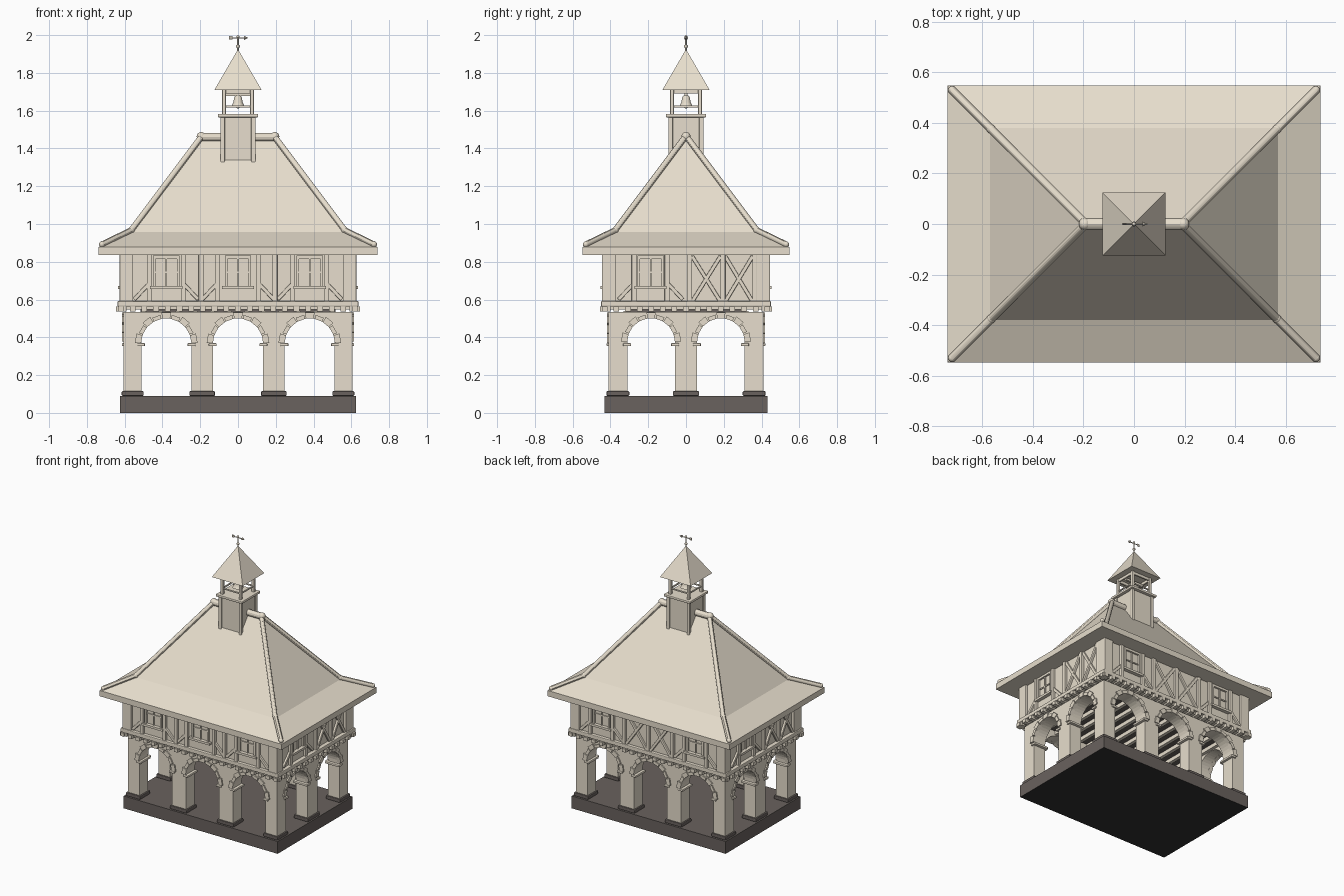
import bpy, bmesh, math
from mathutils import Matrix, Vector

if "Cube" in bpy.data.objects:
    bpy.data.objects.remove(bpy.data.objects["Cube"])

def material(name, col):
    m = bpy.data.materials.new(name)
    m.diffuse_color = (*col, 1)
    m.use_nodes = True
    m.node_tree.nodes["Principled BSDF"].inputs["Base Color"].default_value = m.diffuse_color
    return m

STONE = material("warm beige", (0.80, 0.73, 0.61))
DARK = material("dark stone", (0.142, 0.122, 0.112))
BLACK = material("near black", (0.03, 0.03, 0.03))
ID = Matrix.Identity(4)

def finish(name, bm, mat=STONE, smooth=False, bevel=0):
    bmesh.ops.recalc_face_normals(bm, faces=bm.faces)
    me = bpy.data.meshes.new(name)
    bm.to_mesh(me)
    bm.free()
    me.materials.append(mat)
    ob = bpy.data.objects.new(name, me)
    bpy.context.collection.objects.link(ob)
    if bevel:
        b = ob.modifiers.new("bevel", 'BEVEL')
        b.width, b.segments = bevel, 2
    if smooth:
        bpy.context.view_layer.objects.active = ob
        ob.select_set(True)
        bpy.ops.object.shade_smooth_by_angle()
        ob.select_set(False)
    return ob

def box(bm, x0, x1, y0, y1, z0, z1, M=ID):
    T = Matrix.Translation(((x0 + x1) / 2, (y0 + y1) / 2, (z0 + z1) / 2))
    S = Matrix.Diagonal((x1 - x0, y1 - y0, z1 - z0, 1))
    bmesh.ops.create_cube(bm, size=1, matrix=M @ T @ S)

def prism(bm, pts, y0, y1, M=ID):
    # extrude an (x, z) outline between two depths
    f = bm.faces.new([bm.verts.new(M @ Vector((x, y0, z))) for x, z in pts])
    r = bmesh.ops.extrude_face_region(bm, geom=[f])
    vs = [v for v in r["geom"] if isinstance(v, bmesh.types.BMVert)]
    bmesh.ops.translate(bm, verts=vs, vec=M.to_3x3() @ Vector((0, y1 - y0, 0)))
    bm.faces.ensure_lookup_table()
    if not f.is_valid or len(f.link_loops if hasattr(f, "link_loops") else f.loops) == 0:
        return

def strut(bm, p, q, w, y0, y1, M=ID):
    # slanting timber in a wall plane
    p, q = Vector(p), Vector(q)
    d = (q - p).normalized()
    n = Vector((-d.y, d.x)) * w / 2
    prism(bm, [p + n, q + n, q - n, p - n], y0, y1, M)

def rod(bm, p, q, r, seg=12, r2=None):
    p, q = Vector(p), Vector(q)
    R = (q - p).to_track_quat('Z', 'Y').to_matrix().to_4x4()
    bmesh.ops.create_cone(bm, cap_ends=True, segments=seg, radius1=r, radius2=r if r2 is None else r2,
                          depth=(q - p).length, matrix=Matrix.Translation((p + q) / 2) @ R)

def ball(bm, c, r):
    bmesh.ops.create_uvsphere(bm, u_segments=12, v_segments=8, radius=r, matrix=Matrix.Translation(c))

# plinth with a darker underside
bm = bmesh.new()
box(bm, -0.624, 0.624, -0.432, 0.432, 0, 0.09)
plinth = finish("plinth", bm, DARK)
plinth.data.materials.append(BLACK)
for f in plinth.data.polygons:
    f.material_index = 1 if f.normal.z < -0.5 else 0

# four sides: (name, angle, (arch centres, radius, spring, half length, distance to face))
LONG = ([-0.38, 0, 0.38], 0.133, 0.367, 0.605, 0.41)
SHORT = ([-0.185, 0.185], 0.126, 0.375, 0.41, 0.605)
SIDES = [("front", 0, LONG), ("right", 90, SHORT), ("back", 180, LONG), ("left", 270, SHORT)]
TOP, N = 0.535, 20

for name, ang, (cs, r, spring, half, d) in SIDES:
    M = Matrix.Rotation(math.radians(ang), 4, 'Z')
    # arcade wall as one outline open to the floor
    pts = [(-half, 0.09), (-half, TOP), (half, TOP), (half, 0.09)]
    for c in reversed(cs):
        pts.append((c + r, 0.09))
        pts += [(c + r * math.cos(math.pi * i / N), spring + r * math.sin(math.pi * i / N)) for i in range(N + 1)]
        pts.append((c - r, 0.09))
    bm = bmesh.new()
    prism(bm, pts, -d, -d + 0.095, M)
    finish(name + "_arcade", bm)
    # voussoirs, alternating long and short
    bm = bmesh.new()
    for c in cs:
        for k in range(9):
            a0, a1 = (math.pi * (k + e) / 9 for e in (0.06, 0.94))
            ro = r + (0.033 if k % 2 == 0 else 0.022)
            prism(bm, [(c + q * math.cos(a), spring + q * math.sin(a)) for q, a in
                       ((r, a0), (ro, a0), (ro, a1), (r, a1))], -d - 0.009, -d + 0.02, M)
    finish(name + "_voussoirs", bm)
    # imposts and pier feet
    bi, bf = bmesh.new(), bmesh.new()
    edges = [-half] + [e for c in cs for e in (c - r, c + r)] + [half]
    for a, b in zip(edges[::2], edges[1::2]):
        if a > -half:
            box(bi, a - 0.02, a + 0.022, -d - 0.01, -d + 0.105, 0.353, 0.369, M)
        if b < half:
            box(bi, b - 0.022, b + 0.02, -d - 0.01, -d + 0.105, 0.353, 0.369, M)
        box(bf, a - 0.011, b + 0.011, -d - 0.011, -d + 0.106, 0.09, 0.115, M)
    finish(name + "_imposts", bi, bevel=0.004)
    finish(name + "_pier_feet", bf, DARK, bevel=0.005)

# dark ceiling, joists, jetty and plaster walls
bm = bmesh.new()
box(bm, -0.515, 0.515, -0.32, 0.32, 0.53, 0.55)
finish("ceiling", bm, DARK)
bm = bmesh.new()
box(bm, -0.61, 0.61, -0.427, 0.427, 0.548, 0.85)
finish("upper_walls", bm)
bm = bmesh.new()
for i in range(12):
    x = -0.5 + i / 11
    box(bm, x - 0.012, x + 0.012, -0.33, 0.33, 0.502, 0.54)
finish("ceiling_joists", bm)
bm = bmesh.new()
box(bm, -0.638, 0.638, -0.45, 0.45, 0.563, 0.592)
finish("sill_beam", bm, bevel=0.005)
bm = bmesh.new()
box(bm, -0.622, 0.622, -0.432, 0.432, 0.547, 0.563)
for s in (-1, 1):
    for i in range(21):
        x = -0.62 + 1.24 * i / 20
        box(bm, x - 0.015, x + 0.015, *sorted((s * 0.40, s * 0.456)), 0.537, 0.562)
    for i in range(15):
        y = -0.43 + 0.86 * i / 14
        box(bm, *sorted((s * 0.59, s * 0.645)), y - 0.015, y + 0.015, 0.537, 0.562)
finish("joist_ends", bm)

# timber frame and windows on each side
LO, HI = 0.588, 0.84
FRONT = ([-0.47, -0.29, -0.195, -0.11, 0.11, 0.195, 0.29, 0.47], [-0.38, 0, 0.38], [])
BACK = ([-0.47, -0.29, -0.195, 0, 0.195, 0.29, 0.47], [-0.38, 0.38], [(-0.195, 0), (0, 0.195)])
SIDE = ([-0.275, -0.1, 0.02, 0.195, 0.365], [-0.187], [(0.02, 0.195), (0.195, 0.365)])
for (name, ang, _), (posts, wins, crosses) in zip(SIDES, (FRONT, SIDE, BACK, SIDE)):
    M = Matrix.Rotation(math.radians(ang), 4, 'Z')
    d, half = (0.427, 0.61) if ang % 180 == 0 else (0.61, 0.427)
    y0, y1 = -d - 0.018, -d + 0.01
    bm = bmesh.new()
    for p in posts:
        box(bm, p - 0.013, p + 0.013, y0, y1, LO, HI, M)
    for s in (-1, 1):
        box(bm, *sorted((s * (half - 0.055), s * (half + 0.017))), y0, y1, LO, HI, M)
    for a, b in crosses:
        strut(bm, (a + 0.012, LO), (b - 0.012, 0.83), 0.02, y0 + 0.003, y1, M)
        strut(bm, (a + 0.012, 0.83), (b - 0.012, LO), 0.02, y0 + 0.005, y1, M)
    for c in wins:
        for s in (-1, 1):  # feet braces falling away from the window
            w = 0.11 if name == "front" and c == 0 else 0.09
            strut(bm, (c + s * w, 0.685), (c + s * (w + 0.08), 0.6), 0.02, y0 + 0.004, y1, M)
    finish(name + "_timbers", bm, bevel=0.004)
    bm = bmesh.new()
    for c in wins:
        w = 0.07
        box(bm, c - w - 0.015, c + w + 0.015, y0 - 0.008, y1, 0.657, 0.673, M)
        for s in (-1, 1):
            box(bm, *sorted((c + s * w, c + s * (w - 0.014))), y0 + 0.004, y1, 0.673, 0.83, M)
        box(bm, c - w, c + w, y0 + 0.004, y1, 0.816, 0.832, M)
        box(bm, c - 0.004, c + 0.004, y0 + 0.01, y1, 0.673, 0.82, M)
        box(bm, c - w, c + w, y0 + 0.011, y1, 0.741, 0.749, M)
    finish(name + "_windows", bm)

# bell-cast hipped roof from stacked rectangles
bm = bmesh.new()
rings = []
for x, y, z in ((0.738, 0.548, 0.835), (0.738, 0.548, 0.877), (0.57, 0.38, 0.957)):
    rings.append([bm.verts.new((sx * x, sy * y, z)) for sx, sy in ((-1, -1), (1, -1), (1, 1), (-1, 1))])
bm.faces.new(rings[0])
for a, b in zip(rings, rings[1:]):
    for i in range(4):
        j = (i + 1) % 4
        bm.faces.new((a[i], a[j], b[j], b[i]))
l, r = bm.verts.new((-0.19, 0, 1.45)), bm.verts.new((0.19, 0, 1.45))
t = rings[2]
for f in ((t[0], t[1], r, l), (t[1], t[2], r), (t[2], t[3], l, r), (t[3], t[0], l)):
    bm.faces.new(f)
finish("roof", bm)

# hip and ridge tiles
bm = bmesh.new()
for sx in (-1, 1):
    for sy in (-1, 1):
        e, k, a = [Vector((sx * x, sy * y, z)) for x, y, z in
                   ((0.72, 0.53, 0.892), (0.565, 0.375, 0.967), (0.195, 0.005, 1.46))]
        rod(bm, e, k, 0.016)
        rod(bm, k, a, 0.016)
        ball(bm, e, 0.016)
        ball(bm, k, 0.018)
    rod(bm, (sx * 0.07, 0, 1.46), (sx * 0.205, 0, 1.46), 0.023)
    ball(bm, (sx * 0.195, 0, 1.463), 0.024)
finish("hip_and_ridge_tiles", bm, smooth=True)

# turret shaft, cornice and open bell stage
bm = bmesh.new()
box(bm, -0.085, 0.085, -0.085, 0.085, 1.2, 1.575)
for sx in (-1, 1):
    for sy in (-1, 1):
        box(bm, *sorted((sx * 0.07, sx * 0.093)), *sorted((sy * 0.07, sy * 0.093)), 1.2, 1.57)
finish("turret_shaft", bm, bevel=0.003)
bm = bmesh.new()
box(bm, -0.107, 0.107, -0.107, 0.107, 1.565, 1.583)
finish("turret_cornice", bm, bevel=0.005)
bm = bmesh.new()
for i in range(4):
    M = Matrix.Rotation(math.pi / 2 * i, 4, 'Z')
    box(bm, -0.084, -0.064, -0.084, -0.064, 1.58, 1.715, M)
    box(bm, -0.07, 0.07, -0.079, -0.069, 1.617, 1.627, M)
    box(bm, -0.07, 0.07, -0.08, -0.068, 1.69, 1.712, M)
finish("bell_stage", bm, bevel=0.003)

# bell turned from a profile
bm = bmesh.new()
prof = [(0, 1.682), (0.013, 1.68), (0.021, 1.668), (0.024, 1.645), (0.03, 1.632), (0.037, 1.622), (0, 1.622)]
vs = [bm.verts.new((x, 0, z)) for x, z in prof]
es = [bm.edges.new(p) for p in zip(vs, vs[1:])]
bmesh.ops.spin(bm, geom=vs + es, cent=(0, 0, 0), axis=(0, 0, 1), angle=2 * math.pi, steps=20)
bmesh.ops.remove_doubles(bm, verts=bm.verts, dist=1e-4)
finish("bell", bm, smooth=True)
bm = bmesh.new()
box(bm, -0.07, 0.07, -0.008, 0.008, 1.678, 1.692)
ball(bm, (0, 0, 1.618), 0.008)
finish("bell_yoke", bm)

# pyramid cap
bm = bmesh.new()
bmesh.ops.create_cone(bm, cap_ends=True, segments=4, radius1=0.125 * math.sqrt(2), radius2=0, depth=0.215,
                      matrix=Matrix.Translation((0, 0, 1.8175)) @ Matrix.Rotation(math.pi / 4, 4, 'Z'))
finish("turret_cap", bm)

# weathervane
bm = bmesh.new()
rod(bm, (0, 0, 1.9), (0, 0, 1.995), 0.004, 8)
ball(bm, (0, 0, 1.94), 0.01)
ball(bm, (0, 0, 1.992), 0.008)
rod(bm, (-0.045, 0, 1.985), (0.04, 0, 1.985), 0.003, 8)
rod(bm, (0.033, 0, 1.985), (0.055, 0, 1.985), 0.01, 8, 0)
box(bm, -0.048, -0.03, -0.002, 0.002, 1.976, 1.994)
finish("weathervane", bm)
